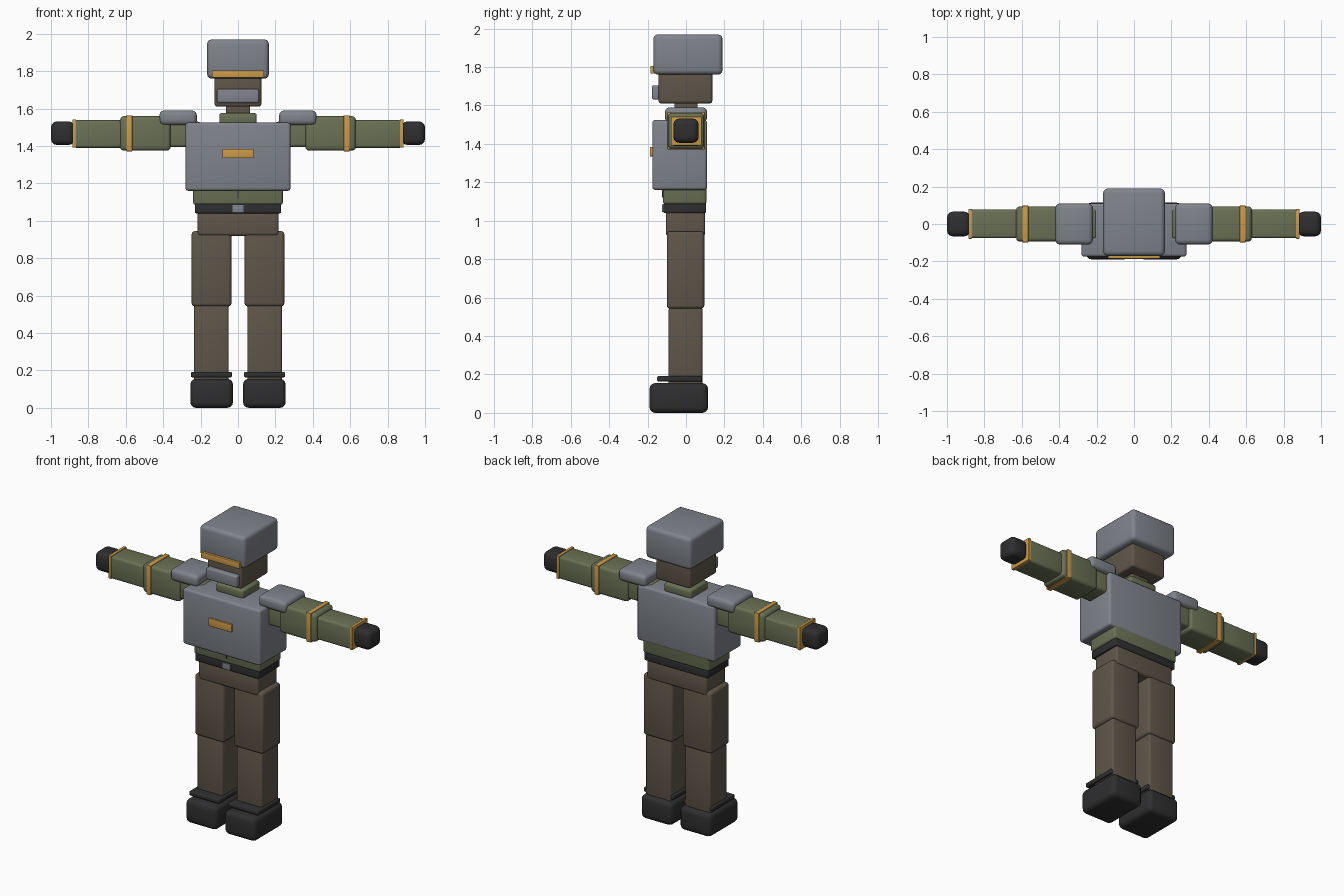
import bpy
import bmesh
from mathutils import Vector

cube = bpy.data.objects.get("Cube")
if cube:
    bpy.data.objects.remove(cube, do_unlink=True)


def make_material(name, r, g, b):
    mat = bpy.data.materials.new(name)
    mat.use_nodes = True
    mat.diffuse_color = (r, g, b, 1)
    mat.node_tree.nodes["Principled BSDF"].inputs["Base Color"].default_value = (r, g, b, 1)
    return mat


GREY = make_material("armour grey", 0.215, 0.23, 0.26)
OLIVE = make_material("olive cloth", 0.145, 0.165, 0.09)
BROWN = make_material("brown cloth", 0.115, 0.093, 0.067)
DARK = make_material("dark rubber", 0.028, 0.028, 0.03)
ORANGE = make_material("orange trim", 0.61, 0.33, 0.065)


def box(name, mat, x, y, z, bevel=0.012):
    """Rounded box spanning the given (min, max) ranges."""
    lo, hi = (Vector(c) for c in zip(x, y, z))
    bm = bmesh.new()
    bmesh.ops.create_cube(bm, size=1)
    for v in bm.verts:
        v.co = (lo + hi) / 2 + v.co * (hi - lo)
    if bevel:
        bmesh.ops.bevel(bm, geom=bm.edges[:], offset=bevel, segments=3,
                        profile=0.5, affect="EDGES", clamp_overlap=True)
    bmesh.ops.recalc_face_normals(bm, faces=bm.faces)
    mesh = bpy.data.meshes.new(name)
    bm.to_mesh(mesh)
    bm.free()
    mesh.materials.append(mat)
    obj = bpy.data.objects.new(name, mesh)
    bpy.context.collection.objects.link(obj)
    parts.append(obj)


def centred(name, mat, half, y, z, bevel=0.012):
    box(name, mat, (-half, half), y, z, bevel)


def pair(name, mat, x, y, z, bevel=0.012):
    box("left_" + name, mat, x, y, z, bevel)
    box("right_" + name, mat, (-x[1], -x[0]), y, z, bevel)


parts = []

# Head and helmet
centred("helmet", GREY, 0.165, (-0.17, 0.19), (1.76, 1.97), 0.025)
centred("helmet_trim", ORANGE, 0.14, (-0.185, -0.15), (1.765, 1.805), 0.003)
centred("head", BROWN, 0.125, (-0.143, 0.137), (1.61, 1.8), 0.015)
centred("face_guard", GREY, 0.112, (-0.177, -0.13), (1.63, 1.705), 0.01)
centred("neck", BROWN, 0.064, (-0.06, 0.06), (1.55, 1.63), 0.008)
centred("collar", OLIVE, 0.1, (-0.09, 0.09), (1.515, 1.577), 0.015)

# Torso
centred("chest_armour", GREY, 0.281, (-0.175, 0.11), (1.16, 1.525), 0.016)
centred("chest_plate", ORANGE, 0.083, (-0.187, -0.16), (1.335, 1.385), 0.002)
centred("jacket", OLIVE, 0.24, (-0.12, 0.107), (1.085, 1.5), 0.015)
centred("zipper", DARK, 0.004, (-0.125, -0.115), (1.12, 1.18), 0)
centred("belt", DARK, 0.23, (-0.117, 0.105), (1.04, 1.09), 0.006)
centred("buckle", GREY, 0.03, (-0.125, -0.11), (1.045, 1.085), 0.002)
centred("hips", BROWN, 0.217, (-0.105, 0.1), (0.92, 1.05), 0.015)

# Arms
pair("shoulder_pad", GREY, (0.22, 0.42), (-0.11, 0.11), (1.512, 1.59), 0.025)
pair("shoulder", OLIVE, (0.2, 0.4), (-0.08, 0.08), (1.395, 1.53), 0.015)
pair("upper_arm", OLIVE, (0.36, 0.63), (-0.094, 0.094), (1.375, 1.56), 0.02)
pair("arm_band", ORANGE, (0.565, 0.597), (-0.098, 0.098), (1.371, 1.564), 0.003)
pair("forearm", OLIVE, (0.6, 0.878), (-0.076, 0.078), (1.39, 1.538), 0.015)
pair("wrist_band", ORANGE, (0.865, 0.885), (-0.079, 0.081), (1.391, 1.542), 0.003)
pair("hand", DARK, (0.875, 1.0), (-0.066, 0.066), (1.405, 1.532), 0.032)

# Legs
pair("thigh", BROWN, (0.035, 0.248), (-0.1, 0.095), (0.542, 0.945), 0.018)
pair("shin", BROWN, (0.05, 0.235), (-0.09, 0.085), (0.13, 0.55), 0.012)
pair("boot_cuff", DARK, (0.032, 0.252), (-0.15, 0.083), (0.163, 0.192), 0.008)
pair("boot", DARK, (0.027, 0.255), (-0.19, 0.115), (0, 0.155), 0.03)

# Smooth the rounded edges
bpy.ops.object.select_all(action="DESELECT")
for obj in parts:
    obj.select_set(True)
bpy.context.view_layer.objects.active = parts[0]
bpy.ops.object.shade_smooth_by_angle(angle=0.6)
